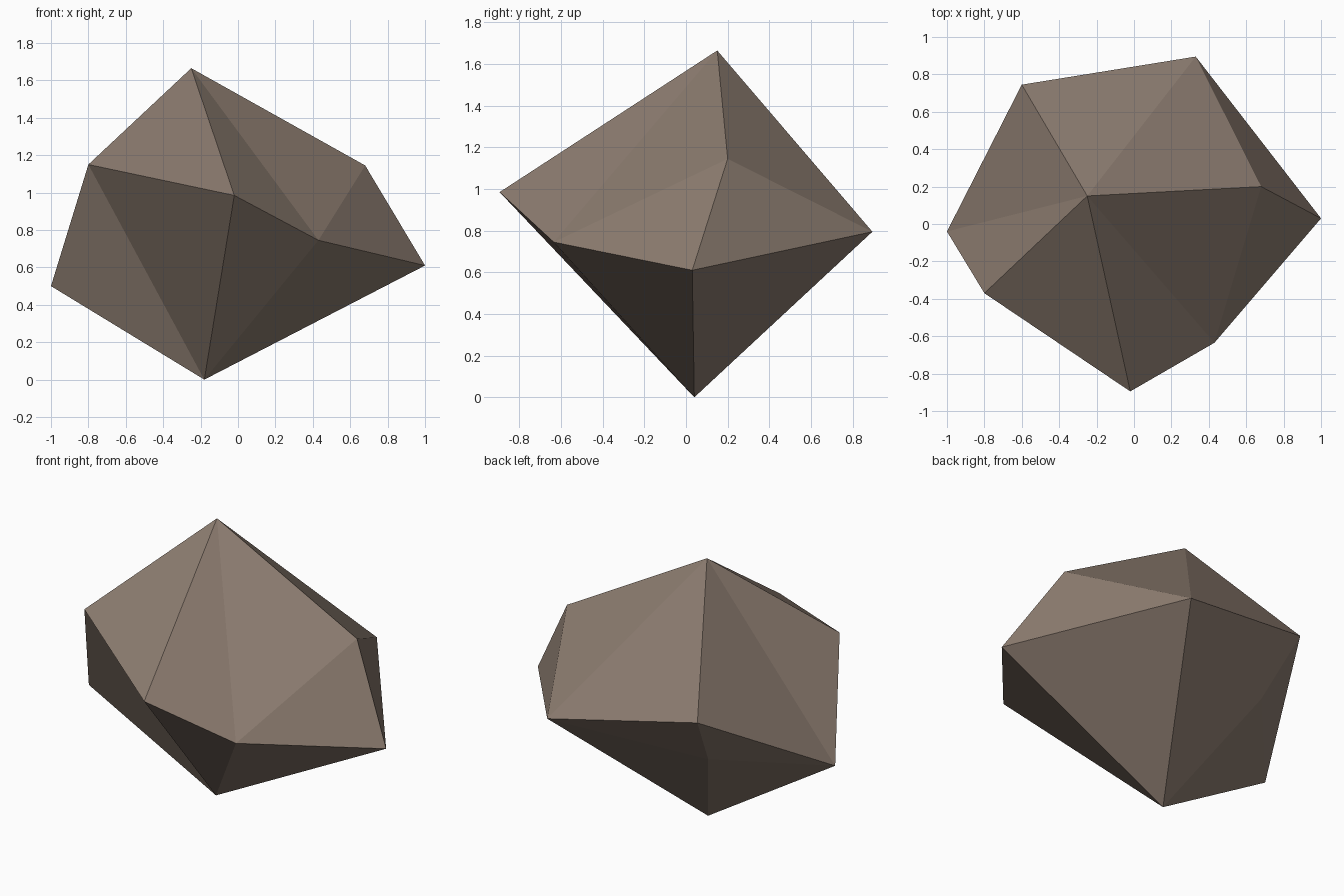
import bpy
import bmesh

# Remove the default cube
cube = bpy.data.objects.get("Cube")
if cube:
    bpy.data.objects.remove(cube, do_unlink=True)

# Stone colour
stone = bpy.data.materials.new("brown_grey_stone")
stone.use_nodes = True
colour = (0.26, 0.2, 0.16, 1)
stone.diffuse_color = colour
shader = next(n for n in stone.node_tree.nodes if n.type == "BSDF_PRINCIPLED")
shader.inputs["Base Color"].default_value = colour
shader.inputs["Roughness"].default_value = 0.9

bm = bmesh.new()


def fan(hub, ring, closed=False):
    """Flat triangles from a hub corner to each edge along a ring."""
    ends = ring[1:] + ring[:1] if closed else ring[1:]
    for start, end in zip(ring, ends):
        bm.faces.new((hub, start, end))


# Corners of the faceted boulder
peak = bm.verts.new((-0.25, 0.15, 1.665))
base = bm.verts.new((-0.18, 0.04, 0))
right_shoulder = bm.verts.new((-0.8, -0.37, 1.15))
front = bm.verts.new((-0.02, -0.895, 0.985))
front_left = bm.verts.new((0.43, -0.635, 0.745))
left_shoulder = bm.verts.new((0.68, 0.2, 1.145))
left = bm.verts.new((1, 0.03, 0.61))
back = bm.verts.new((0.33, 0.895, 0.795))
back_right = bm.verts.new((-0.6, 0.745, 0.96))
back_right_low = bm.verts.new((-0.51, 0.51, 0.62))
right = bm.verts.new((-1, -0.04, 0.5))

# Crown and underside facets
fan(peak, [right_shoulder, front, front_left, left_shoulder,
           back, back_right, right], closed=True)
fan(base, [right, right_shoulder, front, front_left,
           left, back, back_right_low], closed=True)

# Side facets between crown and underside
fan(left, [front_left, left_shoulder, back])
fan(back_right_low, [back, back_right, right])

# Boulder
bmesh.ops.recalc_face_normals(bm, faces=bm.faces)
mesh = bpy.data.meshes.new("boulder")
bm.to_mesh(mesh)
bm.free()
mesh.materials.append(stone)
boulder = bpy.data.objects.new("boulder", mesh)
bpy.context.collection.objects.link(boulder)
